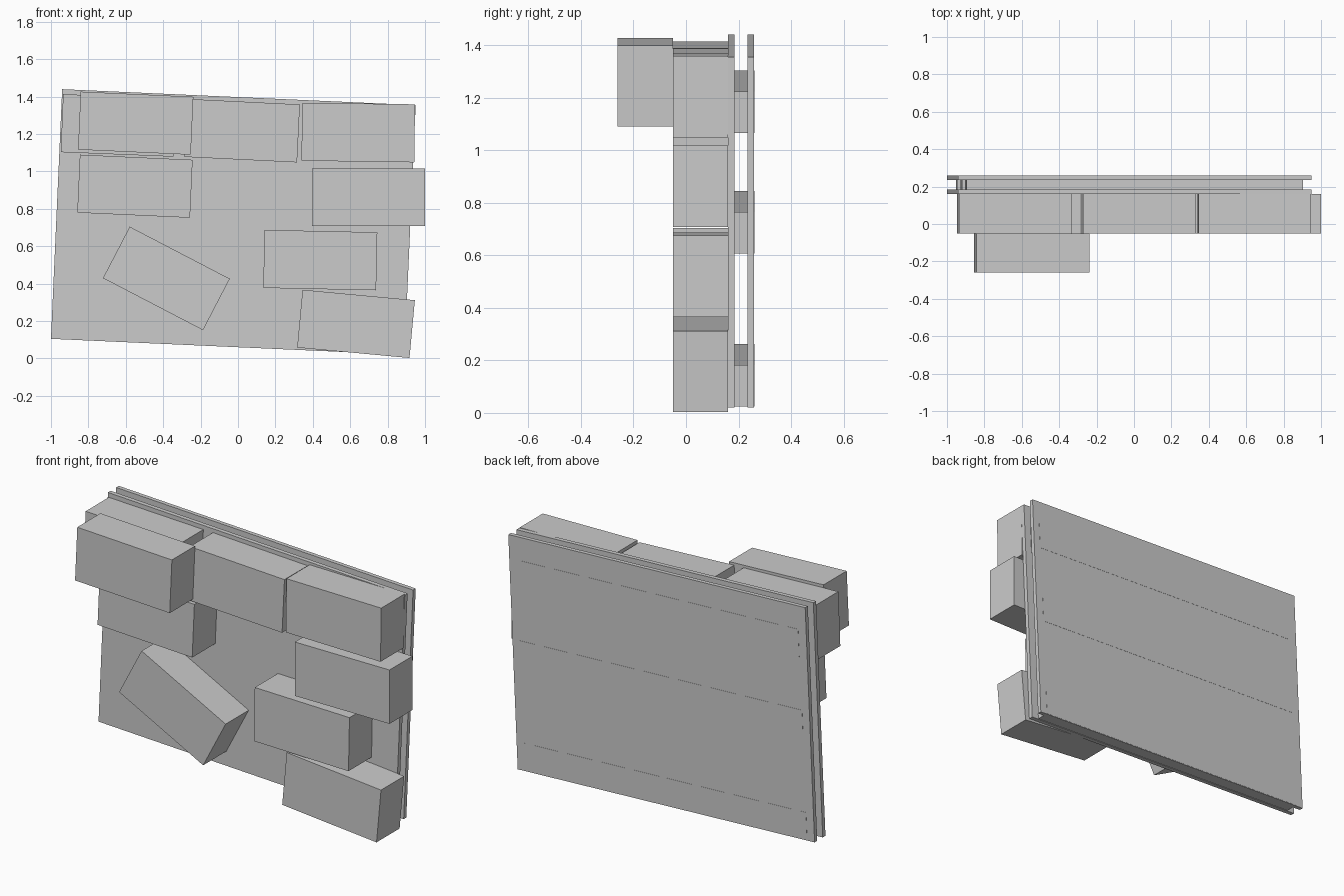
import bpy
import bmesh
from math import radians

if "Cube" in bpy.data.objects:
    bpy.data.objects.remove(bpy.data.objects["Cube"])


def box(name, x, z, width, height, y0, y1, tilt):
    """Flat-sided box spanning y0..y1, tilted clockwise (seen from the front)."""
    mesh = bpy.data.meshes.new(name)
    bm = bmesh.new()
    bmesh.ops.create_cube(bm, size=1)
    bmesh.ops.scale(bm, vec=(width, y1 - y0, height), verts=bm.verts)
    bm.to_mesh(mesh)
    bm.free()
    obj = bpy.data.objects.new(name, mesh)
    obj.location = (x, (y0 + y1) / 2, z)
    obj.rotation_euler.y = radians(tilt)
    bpy.context.collection.objects.link(obj)
    return obj


TILT = 2.57

# Two thin boards with a gap between them
box("front_board", -0.025, 0.73, 1.892, 1.336, 0.16, 0.185, TILT)
box("back_board", -0.025, 0.73, 1.892, 1.336, 0.235, 0.259, TILT)

# Spacer slats, set through the back board
for i, (x, z) in enumerate([(0.0, 1.185), (-0.025, 0.726), (-0.05, 0.144)]):
    box(f"slat_{i + 1}", x, z, 1.80, 0.157, 0.185, 0.26, TILT)

# Blocks fixed to the front board: centre x, centre z, tilt
blocks = [
    (-0.640, 1.246, 2.3),
    (0.022, 1.218, 2.8),
    (0.643, 1.208, 0.8),
    (-0.551, 0.921, 2.6),
    (0.698, 0.862, 0.0),
    (-0.383, 0.428, 27.5),
    (0.440, 0.526, 1.2),
    (0.631, 0.185, 5.3),
]
for i, (x, z, tilt) in enumerate(blocks):
    box(f"block_{i + 1}", x, z, 0.603, 0.31, -0.05, 0.16, tilt)

# One more block stacked in front of the top row
box("stacked_block", -0.547, 1.258, 0.603, 0.31, -0.26, -0.05, 2.6)
